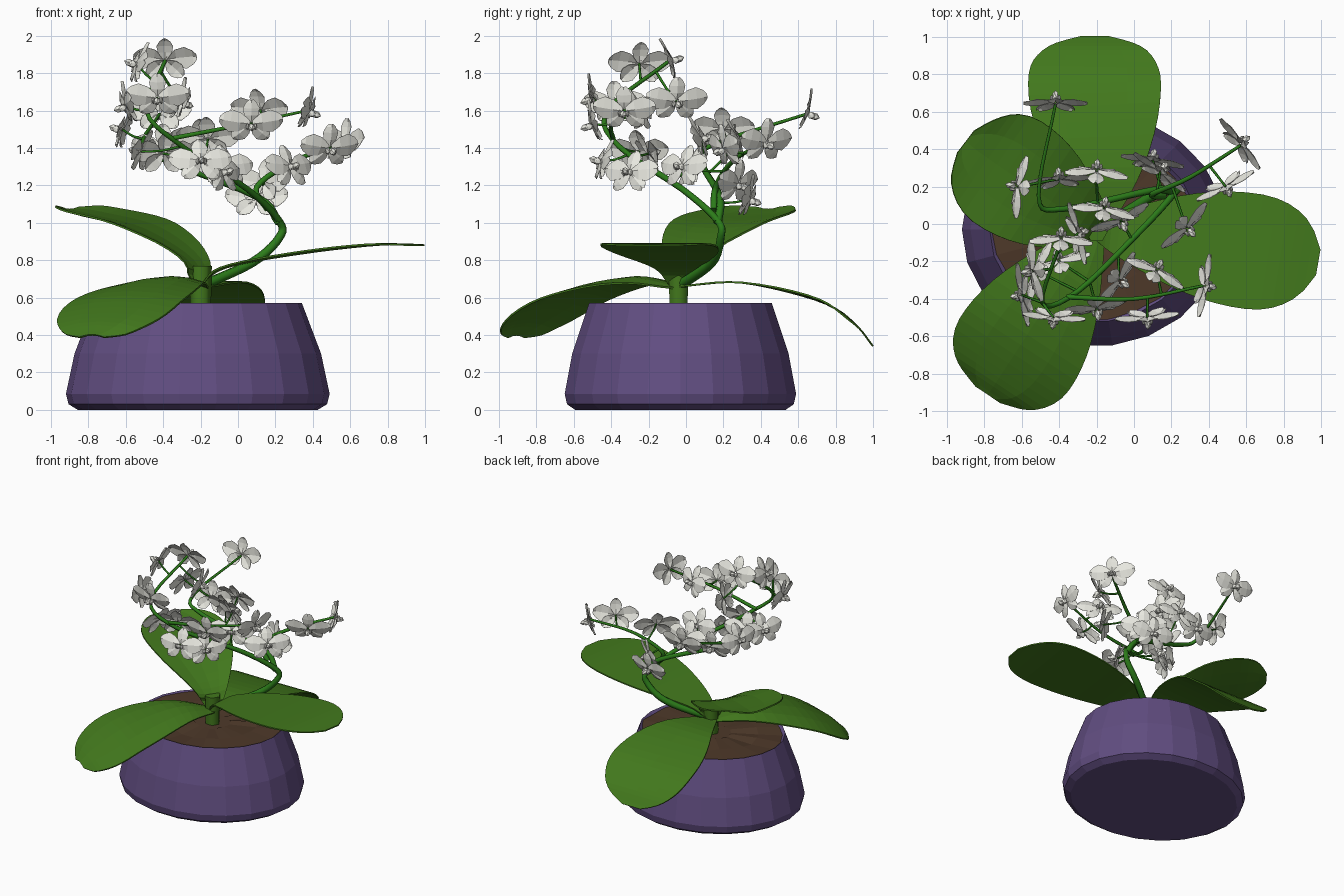
import bpy, bmesh, math, random
from mathutils import Vector, Matrix

if "Cube" in bpy.data.objects:
    bpy.data.objects.remove(bpy.data.objects["Cube"])
random.seed(4)

def mat(name, *c):
    m = bpy.data.materials.new(name)
    m.diffuse_color = (*c, 1)
    m.use_nodes = True
    m.node_tree.nodes["Principled BSDF"].inputs["Base Color"].default_value = m.diffuse_color
    return m

PURPLE = mat("purple", 0.12, 0.075, 0.22)
SOIL = mat("soil", 0.075, 0.04, 0.022)
LEAF = mat("leaf_green", 0.055, 0.19, 0.012)
STEM = mat("stem_green", 0.025, 0.2, 0.01)
WHITE = mat("petal_white", 0.8, 0.8, 0.74)

def finish(name, bm, m, thick=0):
    me = bpy.data.meshes.new(name)
    bm.to_mesh(me)
    bm.free()
    ob = bpy.data.objects.new(name, me)
    bpy.context.collection.objects.link(ob)
    me.materials.append(m)
    if thick:
        mod = ob.modifiers.new("thickness", "SOLIDIFY")
        mod.thickness = thick
        mod.offset = 0
    return ob

def smooth_path(pts, n=4):
    """Catmull-Rom samples through the points."""
    p = [Vector(q) for q in pts]
    p = [2 * p[0] - p[1]] + p + [2 * p[-1] - p[-2]]
    out = []
    for a, b, c, d in zip(p, p[1:], p[2:], p[3:]):
        for k in range(n):
            t = k / n
            out.append(0.5 * (2 * b + (c - a) * t + (2 * a - 5 * b + 4 * c - d) * t * t
                              + (3 * b - a - 3 * c + d) * t ** 3))
    return out + [p[-2]]

def skin(bm, rows):
    for r, q in zip(rows, rows[1:]):
        for i in range(len(r) - 1):
            bm.faces.new((r[i], r[i + 1], q[i + 1], q[i]))

# pot and soil: oval tapered rings
def lathe(name, prof, m, low_cap, n=22, bump=0):
    bm = bmesh.new()
    rings = [[bm.verts.new((-0.215 + 0.705 * s * math.cos(a), -0.03 + 0.625 * s * math.sin(a),
                            z + random.uniform(-bump, bump)))
              for a in (math.tau * i / n for i in range(n))] for s, z in prof]
    skin(bm, [r + r[:1] for r in rings])
    bm.faces.new(rings[0][::-1] if low_cap else rings[-1])
    finish(name, bm, m)

lathe("pot", [(0.91, 0), (0.98, 0.03), (1, 0.085), (0.935, 0.3), (0.79, 0.57), (0.76, 0.55)], PURPLE, True)
lathe("soil", [(0.775, 0.555), (0.5, 0.555), (0.2, 0.555)], SOIL, False, bump=0.01)

# leaves: a centre line, a broad half width, and edges bent up (+) or down (-)
def leaf(name, half, bend, pts):
    bm = bmesh.new()
    s = smooth_path(pts, 5)
    dist = [0]
    for a, b in zip(s, s[1:]):
        dist.append(dist[-1] + (b - a).length)
    rows = []
    for i, p in enumerate(s):
        t = dist[i] / dist[-1]
        w = half * (0.15 + 0.85 * math.sin(math.pi / 2 * min(t / 0.7, 1)))
        if t > 0.7:
            w *= max(0.05, 1 - ((t - 0.7) / 0.3) ** 2.2) ** 0.5
        d = s[min(i + 1, len(s) - 1)] - s[max(i - 1, 0)]
        side = Vector((d.y, -d.x, 0)).normalized()
        rows.append([bm.verts.new(p + side * w * u + Vector((0, 0, bend * u * u * min(1, w / 0.2))))
                     for u in (-1, -0.5, 0, 0.5, 1)])
    skin(bm, rows)
    finish(name, bm, LEAF, 0.01)

BASE = (-0.2, -0.04, 0.66)
leaf("back_leaf", 0.355, 0, [BASE, (-0.19, 0.3, 0.68), (-0.21, 0.7, 0.59), (-0.21, 0.9, 0.46), (-0.21, 1.0, 0.34)])
leaf("left_leaf", 0.325, 0.03, [BASE, (-0.24, -0.01, 0.8), (-0.5, 0.16, 0.965), (-0.78, 0.35, 1.04), (-0.9, 0.44, 1.07)])
leaf("right_leaf", 0.31, 0, [BASE, (-0.08, -0.05, 0.76), (0.3, -0.1, 0.835), (0.72, -0.16, 0.883), (0.985, -0.205, 0.88)])
leaf("front_leaf", 0.35, -0.035, [BASE, (-0.36, -0.27, 0.71), (-0.57, -0.59, 0.63), (-0.72, -0.82, 0.49), (-0.78, -0.91, 0.4)])

# stems and stalks: tapered tubes
def tube(name, pts, r0, r1, m=STEM, sub=5):
    s = smooth_path(pts, sub)
    cu = bpy.data.curves.new(name, "CURVE")
    cu.dimensions = "3D"
    cu.bevel_depth = 1
    cu.bevel_resolution = 1
    cu.use_fill_caps = True
    sp = cu.splines.new("POLY")
    sp.points.add(len(s) - 1)
    for i, p in enumerate(s):
        sp.points[i].co = (*p, 1)
        sp.points[i].radius = r0 + (r1 - r0) * i / (len(s) - 1)
    ob = bpy.data.objects.new(name, cu)
    bpy.context.collection.objects.link(ob)
    cu.materials.append(m)
    return s

tube("leaf_base", [(-0.2, -0.04, 0.5), (-0.2, -0.04, 0.77)], 0.055, 0.06, LEAF)
main = tube("flower_stem", [BASE, (0.08, 0.14, 0.79), (0.22, 0.185, 0.92), (0.22, 0.17, 1.01), (0.05, -0.02, 1.18),
                            (-0.3, -0.36, 1.41), (-0.49, -0.42, 1.6), (-0.39, -0.09, 1.865)], 0.028, 0.01)
back = tube("back_branch", [(0.22, 0.17, 1.0), (0.1, 0.18, 1.14), (-0.38, 0.08, 1.33), (-0.51, 0.15, 1.42),
                            (-0.42, 0.64, 1.58)], 0.024, 0.008)
right = tube("right_branch", [(0.16, 0.15, 1.07), (0.1, 0.16, 1.19), (0.3, 0.25, 1.33), (0.57, 0.42, 1.43)], 0.02, 0.009)
front = tube("front_branch", [(-0.36, -0.39, 1.45), (0, -0.4, 1.52), (0.37, -0.33, 1.6)], 0.014, 0.008)
nodes = main[20:] + back[4:] + right[4:] + front

# one flower in its own frame: x sideways, y up, z facing out
def petal(bm, M, deg, length, half):
    R = M @ Matrix.Rotation(math.radians(deg), 4, "Z")
    rows = []
    for t in (0.05, 0.35, 0.65, 0.88, 1):
        w = half * max(0.25, math.sin(math.pi * t ** 1.3) ** 0.6 if t < 1 else 0)
        rows.append([bm.verts.new(R @ Vector((t * length, -u * w, 0.012 * (1 - abs(u)) - 0.015 * t * t)))
                     for u in (1, 0, -1)])
    skin(bm, rows)

def flower(k, pos, heading, tilt, s=0.95):
    a = math.radians(heading)
    z = Vector((math.cos(a), math.sin(a), tilt)).normalized()
    x = Vector((0, 0, 1)).cross(z).normalized()
    M = Matrix.Translation(pos) @ Matrix((x, z.cross(x), z)).transposed().to_4x4() @ Matrix.Scale(s, 4)
    bm = bmesh.new()
    for deg in (8, 172):                        # broad side petals
        petal(bm, M, deg, 0.18, 0.066)
    for deg in (90, 222, 318):                  # narrow sepals behind
        petal(bm, M @ Matrix.Translation((0, 0, -0.008)), deg, 0.135, 0.048)
    finish(f"flower_petals_{k}", bm, WHITE, 0.002)
    bm = bmesh.new()                            # lip with two side lobes
    for u in (-1, 0, 1):
        size = (0.01, 0.022, 0.022) if u else (0.02, 0.022, 0.035)
        bmesh.ops.create_icosphere(bm, subdivisions=1, radius=1, matrix=M @ Matrix.Translation(
            (0.022 * u, -0.01, 0.04 - 0.015 * abs(u))) @ Matrix.Diagonal((*size, 1)))
    finish(f"flower_lip_{k}", bm, WHITE)
    p = Vector(pos)
    q = min(nodes, key=lambda v: (v - p).length + 0.6 * max(0, v.z - p.z))
    if (q - p).length > 0.02:
        tube(f"flower_stalk_{k}", [q, (p + q) / 2 - Vector((0, 0, 0.01)), p], 0.008, 0.006, sub=2)

# flowers by the way they tilt: x, y, z, heading in degrees
looking_up = [(-0.39, -0.08, 1.87, 88), (-0.07, 0.02, 1.3, -65), (0.28, -0.02, 1.3, -45), (-0.2, -0.45, 1.33, -80),
              (-0.08, -0.3, 1.27, -35), (-0.2, 0.28, 1.44, 85), (0.12, -0.25, 1.6, 63), (-0.4, -0.2, 1.37, 110),
              (-0.54, -0.25, 1.85, 190), (-0.62, 0.2, 1.5, 170), (-0.52, -0.25, 1.38, 160), (-0.16, 0.08, 1.45, 80)]
looking_down = [(-0.43, -0.5, 1.67, -95), (0.07, -0.5, 1.53, -85), (0.49, 0.2, 1.4, -63), (-0.42, 0.65, 1.59, 90),
                (-0.4, 0.24, 1.4, 95), (0.57, 0.43, 1.43, 38), (0.1, 0.34, 1.13, 80), (-0.6, -0.38, 1.63, 190),
                (-0.3, -0.05, 1.65, 15), (0.38, -0.33, 1.6, -10), (0.14, 0.28, 1.21, 53)]
for group, tilt in ((looking_up, 0.38), (looking_down, -0.3)):
    for *pos, heading in group:
        flower(f"at_{pos[0]}_{pos[2]}", pos, heading, tilt)
